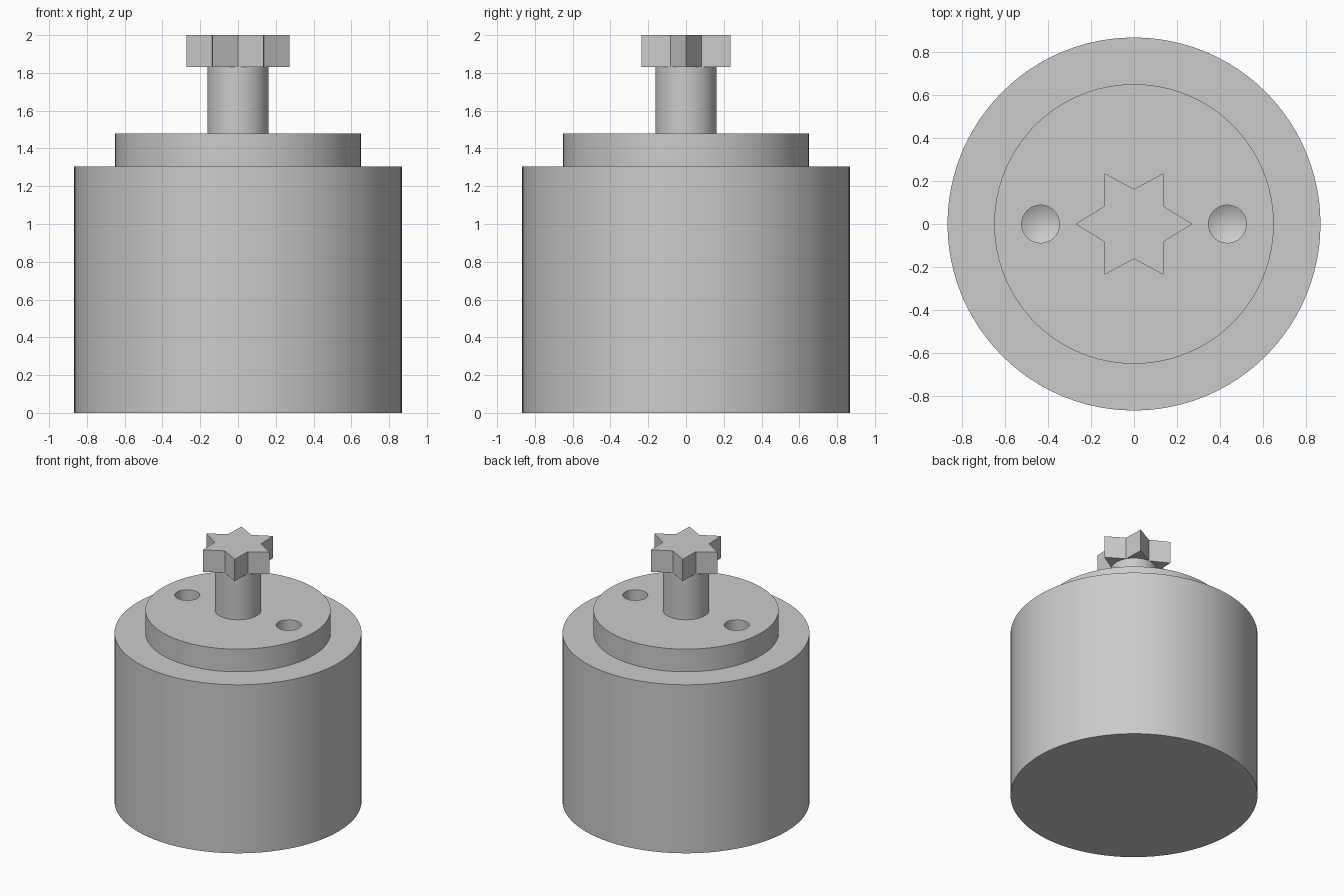
import bpy
import bmesh
from math import cos, sin, pi, radians

if "Cube" in bpy.data.objects:
    bpy.data.objects.remove(bpy.data.objects["Cube"], do_unlink=True)

# Single grey metal
grey = bpy.data.materials.new("grey_metal")
grey.use_nodes = True
colour = (0.6, 0.6, 0.6, 1)
grey.diffuse_color = colour
grey.node_tree.nodes["Principled BSDF"].inputs["Base Color"].default_value = colour


def make_object(name, bm):
    bmesh.ops.recalc_face_normals(bm, faces=bm.faces)
    mesh = bpy.data.meshes.new(name)
    bm.to_mesh(mesh)
    bm.free()
    mesh.materials.append(grey)
    obj = bpy.data.objects.new(name, mesh)
    bpy.context.collection.objects.link(obj)
    return obj


def lathe(name, profile, x=0, steps=96):
    """Revolve (radius, z) points, closed on the axis at both ends."""
    bm = bmesh.new()
    verts = [bm.verts.new((r, 0, z)) for r, z in profile]
    edges = [bm.edges.new(pair) for pair in zip(verts, verts[1:])]
    bmesh.ops.spin(bm, geom=verts + edges, axis=(0, 0, 1), cent=(0, 0, 0),
                   angle=2 * pi, steps=steps, use_merge=True)
    bmesh.ops.remove_doubles(bm, verts=bm.verts, dist=1e-5)
    bmesh.ops.translate(bm, verts=bm.verts, vec=(x, 0, 0))
    return make_object(name, bm)


def smooth(obj):
    bpy.ops.object.select_all(action="DESELECT")
    obj.select_set(True)
    bpy.context.view_layer.objects.active = obj
    bpy.ops.object.shade_smooth_by_angle(angle=radians(30))


# Stepped housing: main can and raised front boss
housing = lathe("motor_housing", [(0, 0), (0.867, 0), (0.867, 1.305),
                                  (0.65, 1.305), (0.65, 1.48), (0, 1.48)])

# Two blind mounting holes with conical drill tips
for side, x in (("left", 0.434), ("right", -0.434)):
    drill = lathe(side + "_hole_cutter", [(0, 1.13), (0.088, 1.18),
                                          (0.088, 1.6), (0, 1.6)], x, 32)
    drill.hide_render = True
    drill.hide_set(True)
    cut = housing.modifiers.new(side + "_hole", "BOOLEAN")
    cut.operation = "DIFFERENCE"
    cut.solver = "EXACT"
    cut.object = drill

# Bake the holes in, then drop the cutters
bpy.context.view_layer.objects.active = housing
housing.select_set(True)
for cut in list(housing.modifiers):
    drill = cut.object
    bpy.ops.object.modifier_apply(modifier=cut.name)
    bpy.data.objects.remove(drill, do_unlink=True)
smooth(housing)

# Output shaft
smooth(lathe("shaft", [(0, 1.47), (0.162, 1.47), (0.162, 1.84), (0, 1.84)], steps=48))

# Six-pointed pinion
bm = bmesh.new()
star = []
for i in range(12):
    r = 0.162 if i % 2 else 0.272
    star.append(bm.verts.new((r * cos(i * pi / 6), r * sin(i * pi / 6), 1.83)))
base = bm.faces.new(star)
top = bmesh.ops.extrude_face_region(bm, geom=[base], use_keep_orig=True)["geom"]
bmesh.ops.translate(bm, verts=[v for v in top if isinstance(v, bmesh.types.BMVert)],
                    vec=(0, 0, 0.17))
make_object("star_pinion", bm)
